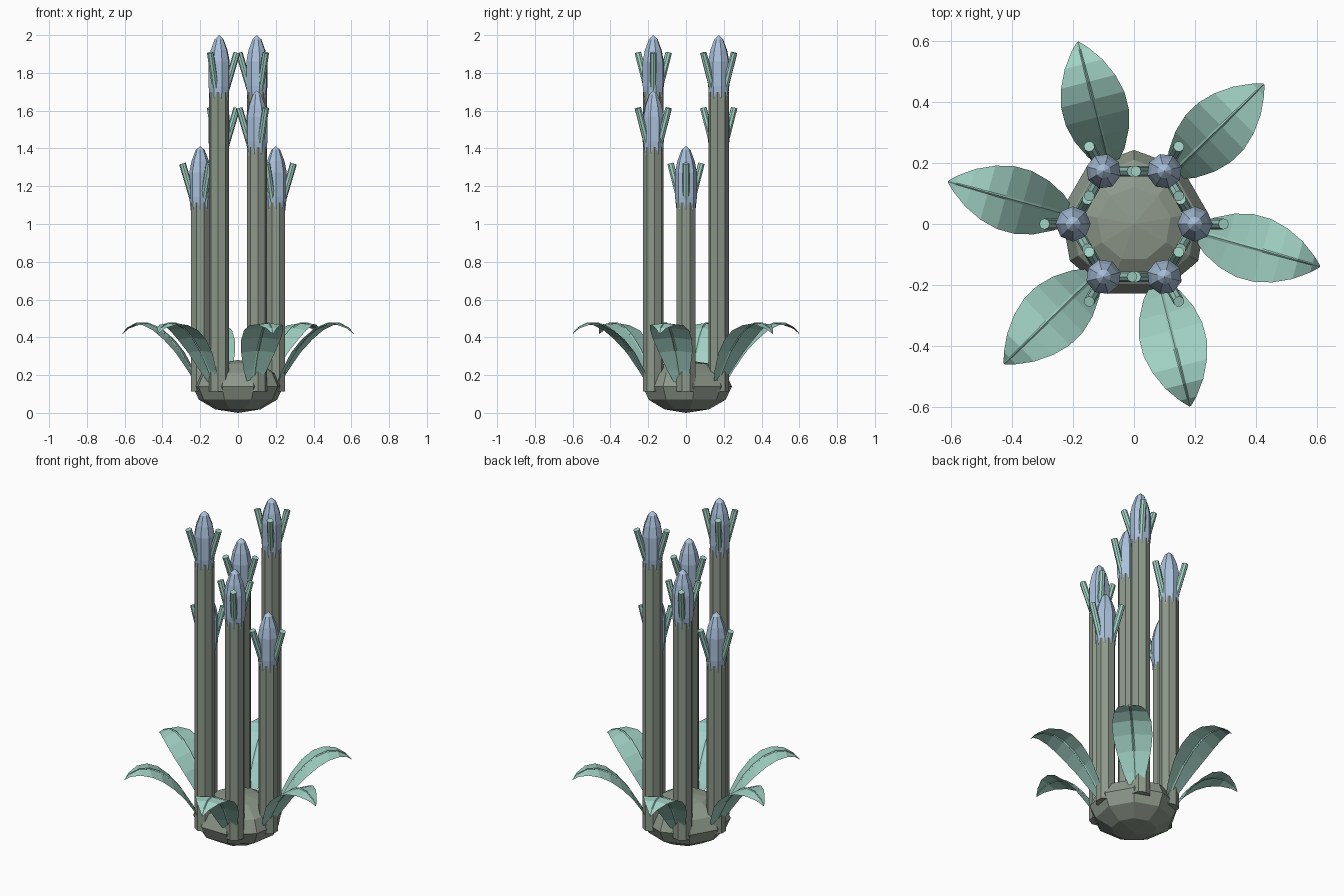
import bpy
import bmesh
from math import pi, cos, sin, radians
from mathutils import Matrix, Vector

cube = bpy.data.objects.get("Cube")
if cube:
    bpy.data.objects.remove(cube)


def material(name, rgb):
    m = bpy.data.materials.new(name)
    m.use_nodes = True
    m.diffuse_color = (*rgb, 1)
    m.node_tree.nodes["Principled BSDF"].inputs["Base Color"].default_value = (*rgb, 1)
    return m


STONE = material("grey_green", (0.27, 0.315, 0.26))
TEAL = material("pale_teal", (0.36, 0.64, 0.55))
BLUE = material("pale_blue", (0.40, 0.53, 0.71))


def finish(bm, name, mat, matrix):
    bmesh.ops.transform(bm, matrix=matrix, verts=bm.verts)
    mesh = bpy.data.meshes.new(name)
    bm.to_mesh(mesh)
    bm.free()
    mesh.materials.append(mat)
    obj = bpy.data.objects.new(name, mesh)
    bpy.context.collection.objects.link(obj)
    return obj


def lathe(name, profile, sides, twist, mat, matrix):
    """Flat-sided solid of revolution from (radius, height) pairs."""
    bm = bmesh.new()
    rings = [[bm.verts.new((r * cos(twist + 2 * pi * i / sides),
                            r * sin(twist + 2 * pi * i / sides), z))
              for i in range(sides)] for r, z in profile]
    for low, high in zip(rings, rings[1:]):
        for i in range(sides):
            j = (i + 1) % sides
            bm.faces.new((low[i], low[j], high[j], high[i]))
    bm.faces.new(rings[0][::-1])
    bm.faces.new(rings[-1])
    bmesh.ops.remove_doubles(bm, verts=bm.verts, dist=0.0005)
    return finish(bm, name, mat, matrix)


def horn(name, start, end, matrix):
    a, b = Vector(start), Vector(end)
    turn = (b - a).to_track_quat('Z', 'Y').to_matrix().to_4x4()
    lathe(name, [(0.018, 0), (0.018, (b - a).length)], 8, 0, TEAL,
          matrix @ Matrix.Translation(a) @ turn)


# Leaf spine: distance along, height, half width
SPINE = [(0.0, 0.13, 0.02), (0.05, 0.23, 0.062), (0.11, 0.33, 0.092),
         (0.17, 0.40, 0.107), (0.23, 0.45, 0.107), (0.29, 0.475, 0.092),
         (0.35, 0.475, 0.064), (0.40, 0.45, 0.028), (0.426, 0.42, 0.003)]


def leaf(name, matrix):
    bm = bmesh.new()
    rows = [[bm.verts.new((x, side * w, z - abs(side) * w * 0.12))
             for side in (-1, 0, 1)] for x, z, w in SPINE]
    for a, b in zip(rows, rows[1:]):
        for i in range(2):
            bm.faces.new((a[i], b[i], b[i + 1], a[i + 1]))
    finish(bm, name, TEAL, matrix)


def leaf_rib(name, matrix):
    bm = bmesh.new()
    rows = []
    for x, z, w in SPINE:
        s = 0.009 * (1 - 0.7 * x / SPINE[-1][0])
        rows.append([bm.verts.new((x, s * cos(k * pi / 2), z + s * sin(k * pi / 2)))
                     for k in range(4)])
    for a, b in zip(rows, rows[1:]):
        for i in range(4):
            j = (i + 1) % 4
            bm.faces.new((a[i], a[j], b[j], b[i]))
    bm.faces.new(rows[0][::-1])
    bm.faces.new(rows[-1])
    bmesh.ops.recalc_face_normals(bm, faces=bm.faces)
    finish(bm, name, TEAL, matrix)


# Squashed faceted ball at the bottom
half = 0.14
ball = [(max(0.243 * sin(pi * i / 6), 0.0), half - half * cos(pi * i / 6)) for i in range(7)]
bm = bmesh.new()
bmesh.ops.create_uvsphere(bm, u_segments=9, v_segments=6, radius=1)
finish(bm, "base", STONE, Matrix.Translation((0, 0, half)) @ Matrix.Diagonal((0.243, 0.243, half, 1)))

# Six stalks in a ring, each with a bud and three horns, and six leaves
TIPS = (1.413, 2.0, 1.707)
for k in range(6):
    ring = Matrix.Rotation(k * pi / 3, 4, 'Z')
    place = ring @ Matrix.Translation((0.2, 0, 0))
    tip = TIPS[k % 3]
    lathe(f"stalk_{k + 1}", [(0.054, 0.112), (0.054, tip - 0.3)], 8, pi / 8, STONE, place)
    bud = [(0.045, -0.39), (0.058, -0.27), (0.058, -0.14), (0.046, -0.08),
           (0.024, -0.022), (0, 0)]
    lathe(f"bud_{k + 1}", [(r, tip + z) for r, z in bud], 8, 0, BLUE, place)
    for n in range(3):
        spin = place @ Matrix.Rotation(n * 2 * pi / 3, 4, 'Z')
        horn(f"horn_{k + 1}_{n + 1}", (0.03, 0, tip - 0.31), (0.094, 0, tip - 0.093), spin)
    lean = ring @ Matrix.Translation((0.2, -0.025, 0)) @ Matrix.Rotation(radians(-15.6), 4, 'Z')
    leaf(f"leaf_{k + 1}", lean)
    leaf_rib(f"leaf_rib_{k + 1}", lean)
